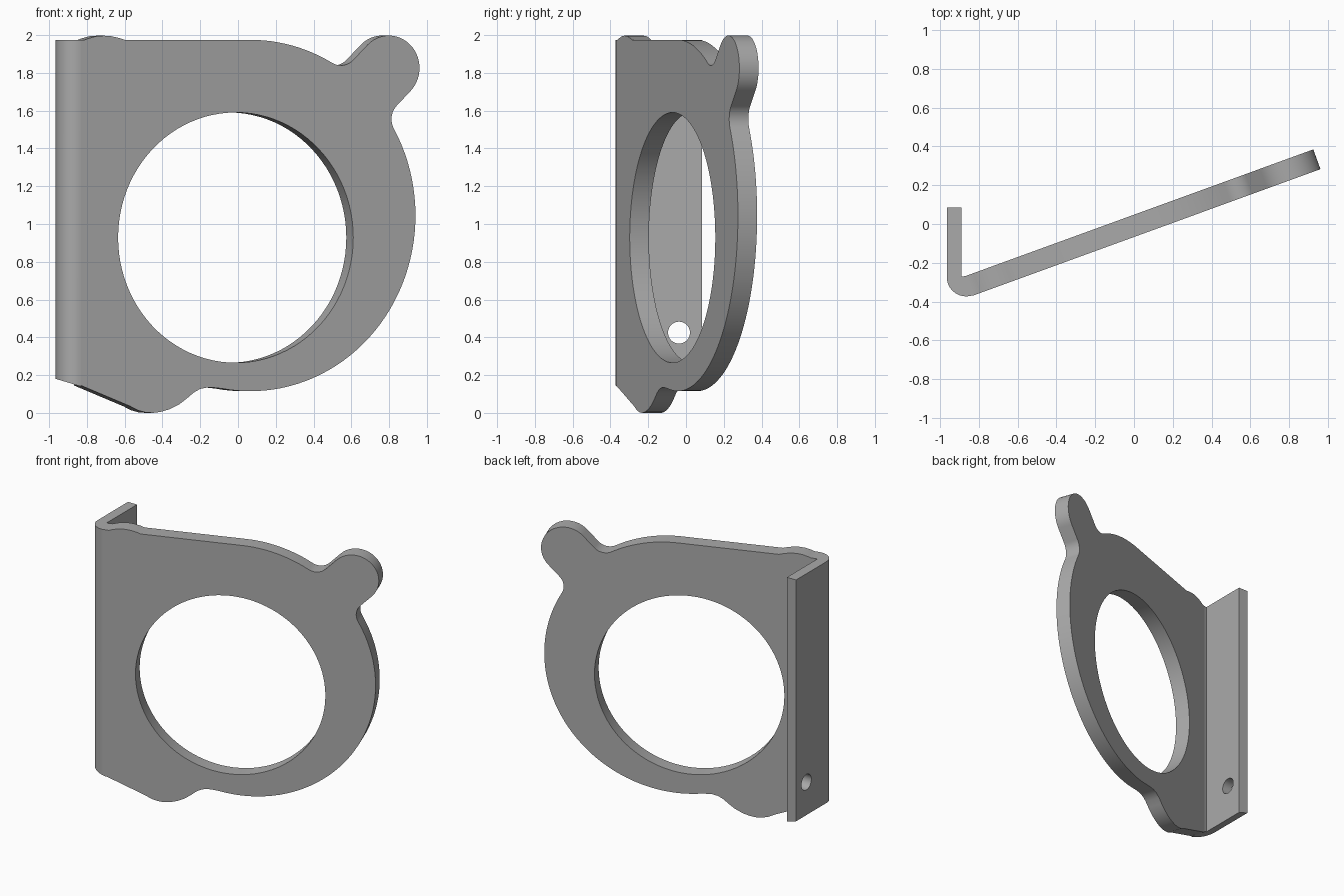
import bpy, bmesh
from math import sin, cos, pi, radians, sqrt, atan2, degrees
from mathutils import Matrix, Vector

cube = bpy.data.objects.get("Cube")
if cube:
    bpy.data.objects.remove(cube, do_unlink=True)

grey = bpy.data.materials.new("plain_grey")
grey.use_nodes = True
grey.diffuse_color = (0.4, 0.4, 0.4, 1)
grey.node_tree.nodes["Principled BSDF"].inputs["Base Color"].default_value = (0.4, 0.4, 0.4, 1)

TILT = radians(20)
THICK = 0.108
C = cos(TILT)
# Plate frame: u along the plate, v up, w towards the back
PLATE = Matrix(((C, 0, -sin(TILT), 0),
                (sin(TILT), 0, C, -0.067),
                (0, 1, 0, 0),
                (0, 0, 0, 1)))
# Flange frame: hole axis along x
SIDE = Matrix(((0, 0, 1, 0), (1, 0, 0, 0), (0, 1, 0, 0), (0, 0, 0, 1)))


def arc(cu, cv, r, a0, a1, n):
    return [(cu + r * cos(radians(a0 + (a1 - a0) * i / n)),
             cv + r * sin(radians(a0 + (a1 - a0) * i / n))) for i in range(n + 1)]


def prism(name, points, w0, w1, matrix):
    bm = bmesh.new()
    face = bm.faces.new([bm.verts.new((u, v, w0)) for u, v in points])
    ext = bmesh.ops.extrude_face_region(bm, geom=[face])
    top = [g for g in ext["geom"] if isinstance(g, bmesh.types.BMVert)]
    bmesh.ops.translate(bm, verts=top, vec=(0, 0, w1 - w0))
    bm.transform(matrix)
    bmesh.ops.recalc_face_normals(bm, faces=bm.faces)
    mesh = bpy.data.meshes.new(name)
    bm.to_mesh(mesh)
    bm.free()
    mesh.materials.append(grey)
    obj = bpy.data.objects.new(name, mesh)
    bpy.context.collection.objects.link(obj)
    return obj


def drill(obj, u, v, r, w0, w1, matrix, n=40):
    cutter = prism("hole_cutter", arc(u, v, r, 0, 360, n)[:-1], w0, w1, matrix)
    cutter.hide_render = True
    mod = obj.modifiers.new("hole", "BOOLEAN")
    mod.operation = "DIFFERENCE"
    mod.solver = "EXACT"
    mod.object = cutter
    bpy.ops.object.select_all(action="DESELECT")
    bpy.context.view_layer.objects.active = obj
    obj.select_set(True)
    bpy.ops.object.modifier_apply(modifier=mod.name)
    bpy.data.objects.remove(cutter, do_unlink=True)


def smooth(obj):
    bpy.ops.object.select_all(action="DESELECT")
    bpy.context.view_layer.objects.active = obj
    obj.select_set(True)
    bpy.ops.object.shade_smooth_by_angle(angle=radians(25))


# Ring body and upper lug, with the lug on the ring's 45 degree axis
RU, RV, R = 0.07, 1.045, 0.93
LUG_DIST, LUG_R, FILLET = 1.104, 0.172, 0.1
t = LUG_R + FILLET
s = sqrt((R + FILLET) ** 2 - t ** 2)
spread = degrees(atan2(t, s))


def on_axis(along, across):
    k = sqrt(0.5)
    return RU + (along - across) * k, RV + (along + across) * k


lower_lug = [(x / C, z) for x, z in (
    (-0.57, 0.035), (-0.53, 0.014), (-0.49, 0.003), (-0.45, 0.0), (-0.41, 0.005),
    (-0.36, 0.02), (-0.31, 0.046), (-0.27, 0.077), (-0.235, 0.107),
    (-0.2, 0.127), (-0.16, 0.135), (-0.12, 0.133))]
top_bump = [(x / C, z) for x, z in (
    (-0.6, 1.975), (-0.63, 1.985), (-0.67, 1.994), (-0.71, 1.997),
    (-0.75, 1.994), (-0.79, 1.983), (-0.81, 1.975))]
BEND_U = -0.831 / C
outline = [(BEND_U, 0.145)] + lower_lug
outline += arc(RU, RV, R, -100, 45 - spread, 44)
outline += arc(*on_axis(s, -t), FILLET, 225 - spread, 135, 12)[1:]
outline += arc(*on_axis(LUG_DIST, 0), LUG_R, -45, 135, 28)
outline += arc(*on_axis(s, t), FILLET, -45, -135 + spread, 12)
outline += arc(RU, RV, R, 45 + spread, 90, 12)[1:]
outline += top_bump + [(BEND_U, 1.975)]

plate = prism("mounting_plate", outline, 0, THICK, PLATE)
drill(plate, -0.013, 0.928, 0.6625, -0.1, 0.3, PLATE, 96)
drill(plate, *on_axis(LUG_DIST, 0), 0.065, -0.1, 0.3, PLATE)
drill(plate, -0.628, 0.185, 0.058, -0.1, 0.3, PLATE)
smooth(plate)

# Bent side flange, drawn from above
back = PLATE @ Vector((BEND_U, 0, THICK))
profile = [(-0.965, 0.085)] + arc(-0.865, -0.273, 0.1, 180, 290, 14)
profile += [(back.x, back.y), (-0.89, -0.272), (-0.89, 0.085)]
flange = prism("side_flange", profile, 0.18, 1.975, Matrix.Identity(4))
for v in flange.data.vertices:
    if v.co.z < 1:
        v.co.z = 0.18 - 0.3 * (v.co.x + 0.965)
for z in (0.425, 1.78):
    drill(flange, -0.037, z, 0.058, -1.2, -0.7, SIDE)
smooth(flange)
